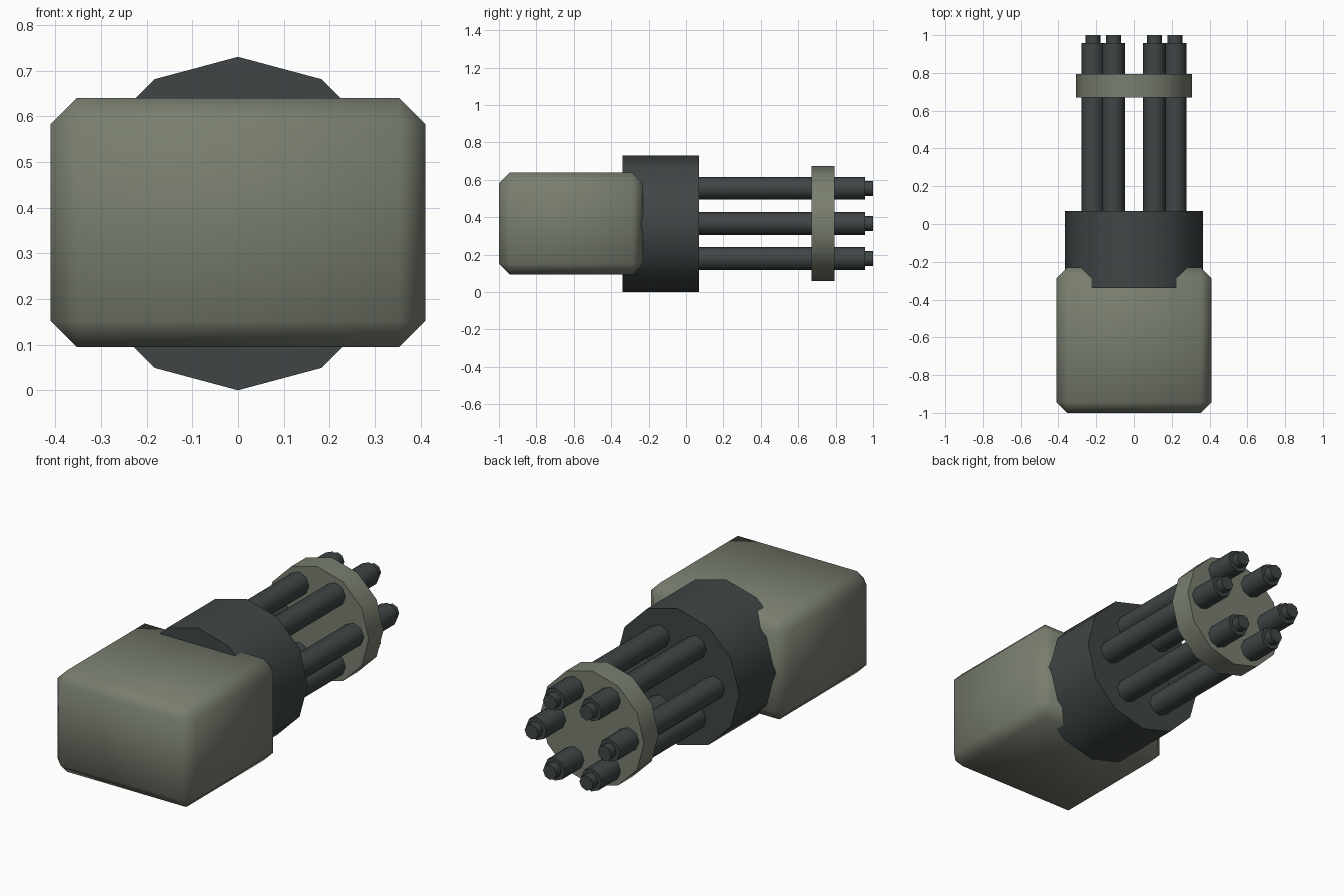
import bpy, bmesh, math
from mathutils import Matrix

if "Cube" in bpy.data.objects:
    bpy.data.objects.remove(bpy.data.objects["Cube"])

AXIS_Z = 0.365          # height of the rotation axis


def material(name, rgb):
    m = bpy.data.materials.new(name)
    m.diffuse_color = (*rgb, 1)
    m.use_nodes = True
    m.node_tree.nodes["Principled BSDF"].inputs["Base Color"].default_value = m.diffuse_color
    return m


OLIVE = material("olive_paint", (0.19, 0.21, 0.16))
STEEL = material("dark_steel", (0.05, 0.06, 0.06))


def finish(name, bm, mat, angle):
    bmesh.ops.recalc_face_normals(bm, faces=bm.faces)
    me = bpy.data.meshes.new(name)
    bm.to_mesh(me)
    bm.free()
    ob = bpy.data.objects.new(name, me)
    bpy.context.collection.objects.link(ob)
    me.materials.append(mat)
    bpy.ops.object.select_all(action='DESELECT')
    ob.select_set(True)
    bpy.context.view_layer.objects.active = ob
    bpy.ops.object.shade_smooth_by_angle(angle=math.radians(angle))
    return ob


def lathe(name, profile, sides, mat, x=0, z=AXIS_Z):
    """Closed solid around the y axis from (y, radius) stations, one vertex at the top."""
    bm = bmesh.new()
    rings = []
    for y, r in profile:
        rings.append([bm.verts.new((x + r * math.sin(2 * math.pi * i / sides), y,
                                    z + r * math.cos(2 * math.pi * i / sides)))
                      for i in range(sides)])
    for a, b in zip(rings, rings[1:]):
        for i in range(sides):
            j = (i + 1) % sides
            bm.faces.new((a[i], a[j], b[j], b[i]))
    bm.faces.new(rings[0])
    bm.faces.new(rings[-1])
    return finish(name, bm, mat, 50)


# Chamfered rear housing
bm = bmesh.new()
bmesh.ops.create_cube(bm, size=1, matrix=Matrix.Translation((0, -0.615, 0.367))
                      @ Matrix.Diagonal((0.82, 0.77, 0.545, 1)))
bmesh.ops.bevel(bm, geom=bm.edges[:], offset=0.057, segments=1, affect='EDGES')
finish("rear_housing", bm, OLIVE, 60)

# Rotor drum and barrel clamp
lathe("rotor_drum", [(-0.34, 0.365), (0.07, 0.365)], 12, STEEL)
lathe("barrel_clamp", [(0.67, 0.307), (0.795, 0.307)], 12, OLIVE, z=0.367)

# Six barrels with stepped muzzles
for k in range(6):
    a = math.radians(60 * k)
    lathe(f"barrel_{k + 1}",
          [(0.03, 0.061), (0.957, 0.061), (0.957, 0.04), (1.0, 0.04)], 8, STEEL,
          x=0.217 * math.cos(a), z=0.367 + 0.217 * math.sin(a))
